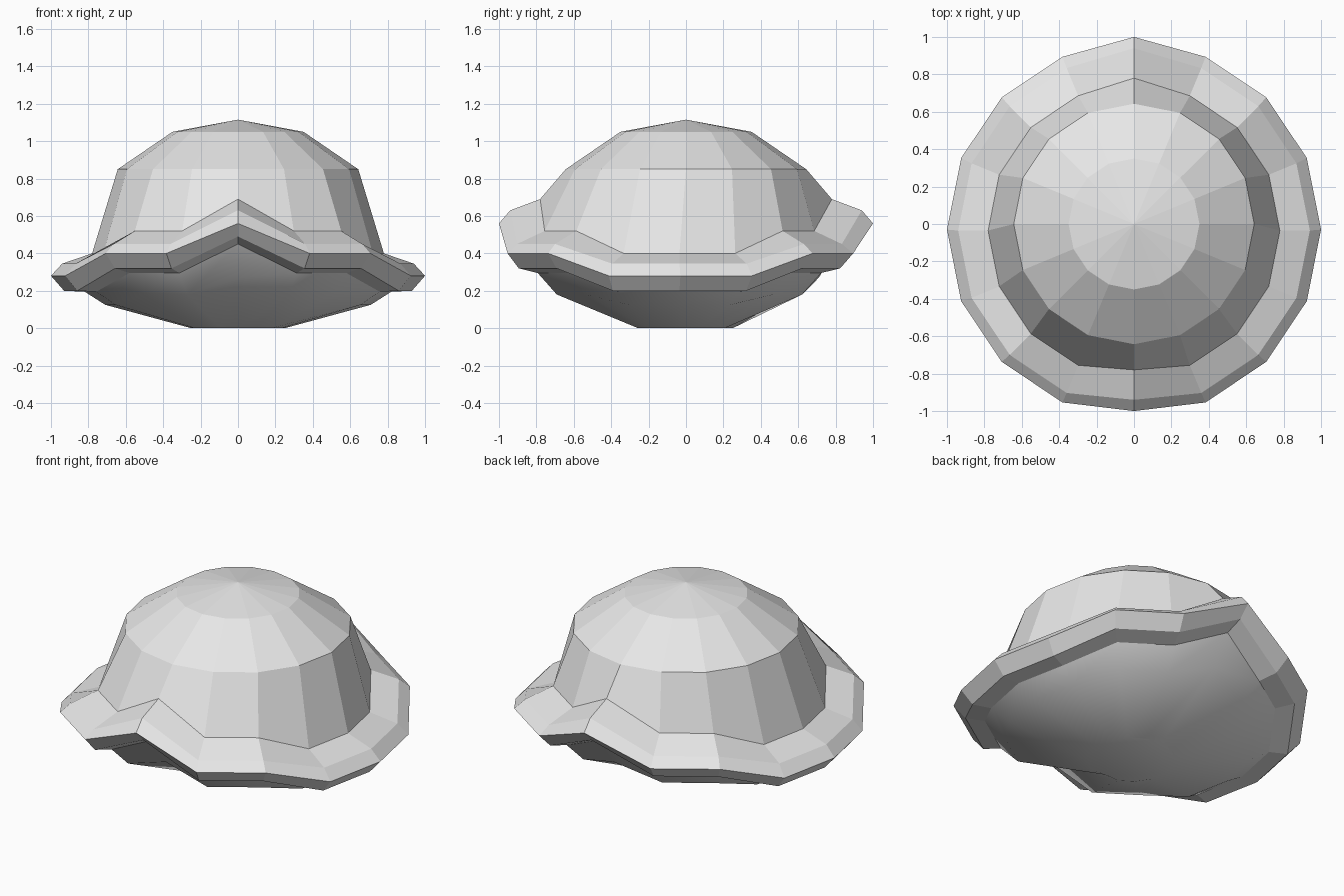
import bpy
import bmesh
from math import sin, cos, pi

SIDES = 16
cube = bpy.data.objects.get("Cube")
if cube:
    bpy.data.objects.remove(cube)

grey = bpy.data.materials.new("shell_grey")
grey.use_nodes = True
colour = (0.8, 0.8, 0.8, 1)
grey.diffuse_color = colour
grey.node_tree.nodes["Principled BSDF"].inputs["Base Color"].default_value = colour


def wave(tip, near, side):
    """Heights stepping down from the raised front and back tips to the sides."""
    return (tip, near, near, side, side)


def ring(bm, radius, heights, shift=0.0):
    verts = []
    for i in range(SIDES):
        a = 2 * pi * i / SIDES
        k = i % (SIDES // 2)
        k = min(k, SIDES // 2 - k)          # steps away from front/back tip
        y = -radius * cos(a) - (shift if k else 0)
        verts.append(bm.verts.new((radius * sin(a), y, heights[k])))
    return verts


def build(name, rings, cap_start=None, cap_end=False, smooth=False):
    """Bridge a stack of rings, running from the bottom to the top."""
    bm = bmesh.new()
    loops = [ring(bm, *r) for r in rings]
    for low, high in zip(loops, loops[1:]):
        for i in range(SIDES):
            j = (i + 1) % SIDES
            bm.faces.new((low[i], low[j], high[j], high[i]))
    if cap_start:
        bm.faces.new(list(reversed(loops[0])))
    if cap_end:
        apex = bm.verts.new((0, 0, cap_end))
        for i in range(SIDES):
            bm.faces.new((loops[-1][i], loops[-1][(i + 1) % SIDES], apex))
    for f in bm.faces:
        f.smooth = smooth
    mesh = bpy.data.meshes.new(name)
    bm.to_mesh(mesh)
    bm.free()
    mesh.materials.append(grey)
    obj = bpy.data.objects.new(name, mesh)
    bpy.context.collection.objects.link(obj)
    return obj


# Flared rim around the shell, with raised notches at front and back
base = (0.78, wave(0.69, 0.52, 0.40), 0.035)
under = (0.82, wave(0.45, 0.295, 0.195), 0.035)
build("shell_rim", [
    under,
    (0.93, wave(0.49, 0.32, 0.20), 0.035),
    (1.0, wave(0.56, 0.40, 0.28), 0.03),
    (0.94, wave(0.63, 0.45, 0.345), 0.035),
    base,
])

# Faceted dome
build("shell_dome", [
    base,
    (0.643, wave(0.85, 0.85, 0.85)),
    (0.35, wave(1.05, 1.05, 1.05)),
], cap_end=1.115)

# Smooth shallow belly
build("shell_belly", [
    (0.25, wave(0, 0, 0), 0.025),
    (0.71, wave(0.27, 0.18, 0.125), 0.035),
    under,
], cap_start=True, smooth=True)
